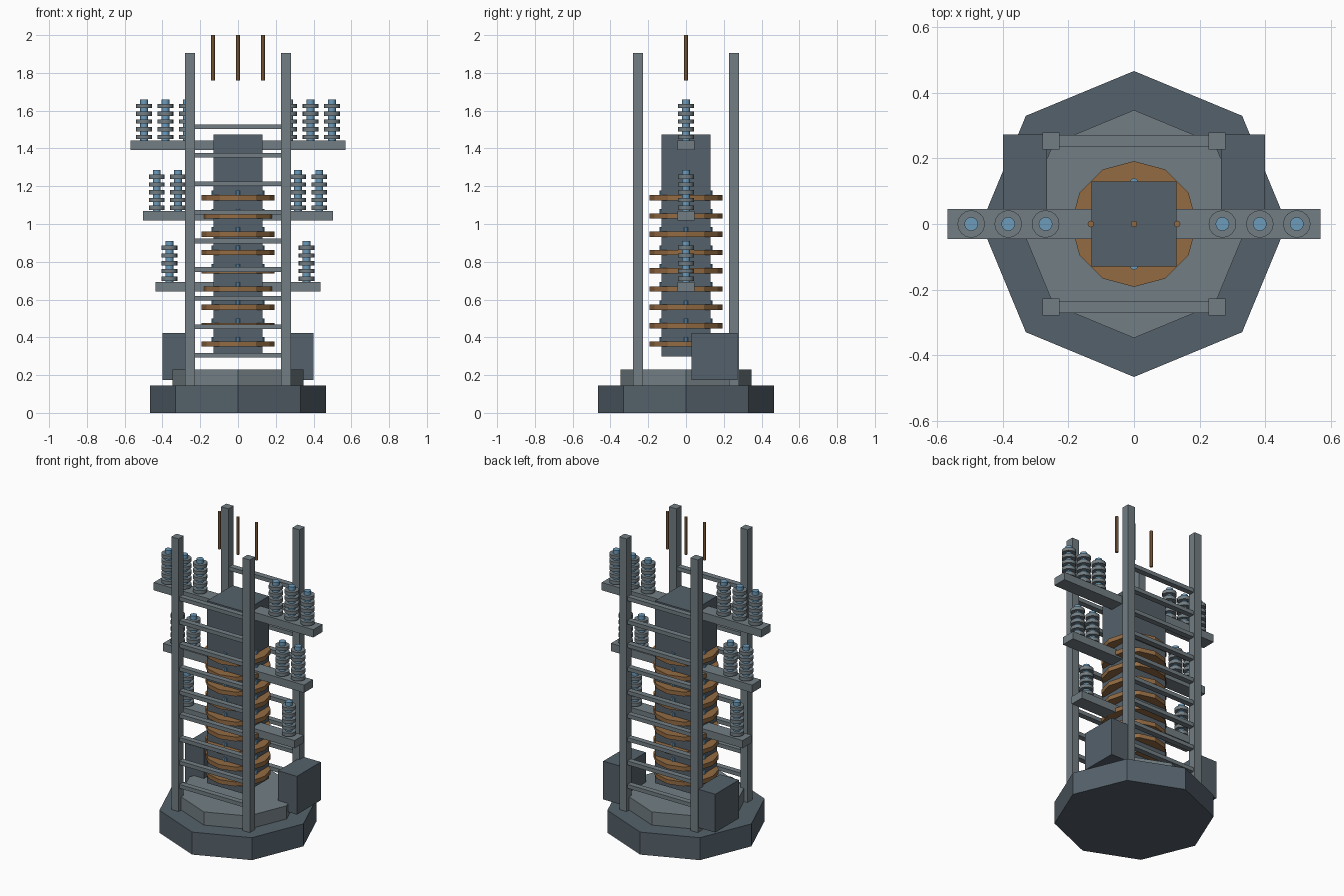
import bpy, math

if "Cube" in bpy.data.objects:
    bpy.data.objects.remove(bpy.data.objects["Cube"])


def material(name, rgb):
    m = bpy.data.materials.new(name)
    m.diffuse_color = (*rgb, 1)
    m.use_nodes = True
    m.node_tree.nodes["Principled BSDF"].inputs["Base Color"].default_value = m.diffuse_color
    return m


DARK = material("dark_steel", (0.09, 0.12, 0.145))
LIGHT = material("light_steel", (0.17, 0.21, 0.23))
COPPER = material("copper", (0.29, 0.145, 0.055))
BLUE = material("blue_glaze", (0.15, 0.33, 0.50))


def finish(name, mat):
    o = bpy.context.object
    o.name = name
    o.data.materials.append(mat)
    return o


def box(name, x, y, z, mat):
    """Box from (min, max) pairs along each axis."""
    bpy.ops.mesh.primitive_cube_add(size=1, location=[sum(p) / 2 for p in (x, y, z)])
    o = finish(name, mat)
    o.scale = [p[1] - p[0] for p in (x, y, z)]
    return o


def drum(name, x, y, z0, z1, r, sides, mat, smooth=False):
    """Upright prism or cylinder between two heights."""
    bpy.ops.mesh.primitive_cylinder_add(vertices=sides, radius=r, depth=z1 - z0,
                                        location=(x, y, (z0 + z1) / 2))
    o = finish(name, mat)
    if smooth:
        bpy.ops.object.shade_smooth_by_angle(angle=math.radians(30))
    return o


# Stepped octagonal base
drum("base", 0, 0, 0, 0.145, 0.467, 8, DARK)
drum("base_step", 0, 0, 0.145, 0.23, 0.348, 8, LIGHT)

# Equipment cabinets either side, towards the back
for s in (-1, 1):
    box("cabinet", sorted((s * 0.265, s * 0.40)), (0.03, 0.273), (0.175, 0.422), DARK)

# Corner posts, with ladder rungs across front and back
P, W = 0.254, 0.026
for sy in (-1, 1):
    for sx in (-1, 1):
        box("corner_post", (sx * P - W, sx * P + W), (sy * P - W, sy * P + W),
            (0.145, 1.905), LIGHT)
    for i in range(9):
        z = 0.305 + i * 0.1513
        box("rung", (-0.24, 0.24), (sy * P - 0.018, sy * P + 0.018),
            (z - 0.0125, z + 0.0125), LIGHT)

# Central core with copper coil plates and small blue studs
box("core", (-0.13, 0.13), (-0.13, 0.13), (0.298, 1.475), DARK)
for i in range(9):
    z = 0.365 + i * 0.0968
    drum("coil_plate", 0, 0, z - 0.014, z + 0.014, 0.192, 12, COPPER)
    for k in range(4):
        a = k * math.pi / 2
        drum("stud", 0.127 * math.cos(a), 0.127 * math.sin(a),
             z + 0.014, z + 0.037, 0.013, 8, BLUE)


# Ribbed insulator standing on a cross arm
def insulator(x, z):
    drum("insulator_core", x, 0, z, z + 0.217, 0.021, 16, BLUE, True)
    for j in range(5):
        c = z + 0.018 + j * 0.041
        drum("insulator_disc", x, 0, c - 0.011, c + 0.011, 0.042, 16, LIGHT, True)


# Cross arms, wider towards the top
ARMS = [(0.437, 0.642, (0.363,)),
        (0.504, 1.018, (0.317, 0.43)),
        (0.57, 1.393, (0.27, 0.384, 0.497))]
for half, z, spots in ARMS:
    box("cross_arm", (-half, half), (-0.046, 0.046), (z, z + 0.05), LIGHT)
    for x in spots:
        for s in (-1, 1):
            insulator(s * x, z + 0.05)

# Copper rods above the core
for x in (-0.132, 0, 0.132):
    drum("top_rod", x, 0, 1.76, 2.0, 0.01, 8, COPPER)
